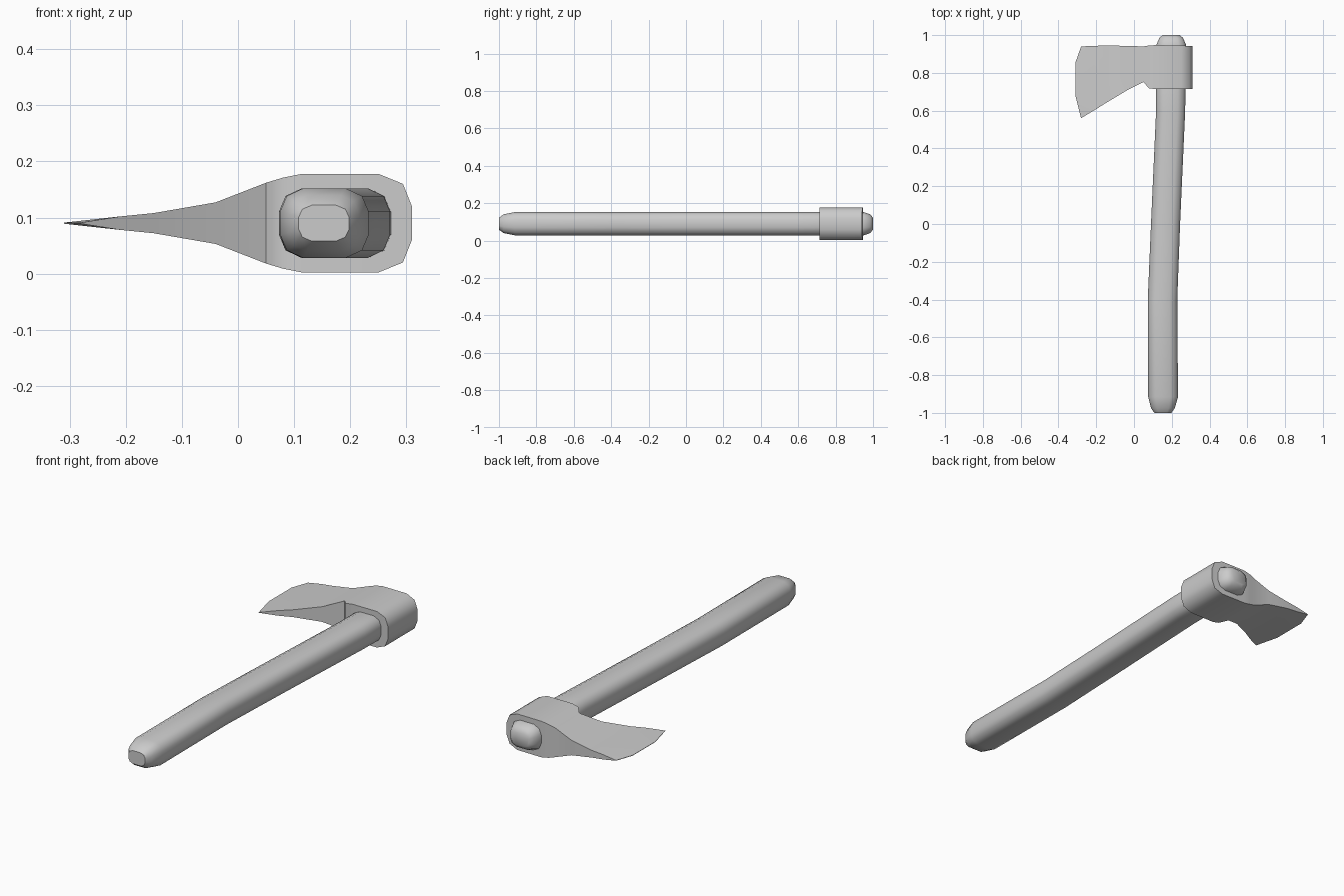
import bpy, bmesh, math

if "Cube" in bpy.data.objects:
    bpy.data.objects.remove(bpy.data.objects["Cube"])

ZC = 0.09  # mid-height of the whole axe


def loft(name, rings, angle):
    """Skin a list of equal-length closed rings and cap both ends."""
    bm = bmesh.new()
    loops = [[bm.verts.new(p) for p in ring] for ring in rings]
    n = len(loops[0])
    for a, b in zip(loops, loops[1:]):
        for i in range(n):
            j = (i + 1) % n
            bm.faces.new((a[i], a[j], b[j], b[i]))
    bm.faces.new(loops[0])
    bm.faces.new(loops[-1])
    bmesh.ops.remove_doubles(bm, verts=bm.verts, dist=0.0005)
    bmesh.ops.recalc_face_normals(bm, faces=bm.faces)
    mesh = bpy.data.meshes.new(name)
    bm.to_mesh(mesh)
    bm.free()
    obj = bpy.data.objects.new(name, mesh)
    bpy.context.collection.objects.link(obj)
    bpy.ops.object.select_all(action='DESELECT')
    obj.select_set(True)
    bpy.context.view_layer.objects.active = obj
    bpy.ops.object.shade_smooth_by_angle(angle=math.radians(angle))
    return obj


# Handle: gently bent bar with a rounded-rectangle section and domed ends
quarter = [(1, 0.33), (0.85, 0.78), (0.48, 1)]
section = (quarter + [(-u, v) for u, v in reversed(quarter)]
           + [(-u, -v) for u, v in quarter]
           + [(u, -v) for u, v in reversed(quarter)])
# y, centre x, half width, half height
handle_path = [(-1.0, 0.153, 0.045, 0.032), (-0.975, 0.153, 0.063, 0.05),
               (-0.915, 0.154, 0.079, 0.062), (-0.4, 0.151, 0.078, 0.062),
               (0.0, 0.167, 0.077, 0.062), (0.6, 0.194, 0.077, 0.062),
               (0.95, 0.197, 0.078, 0.062), (0.985, 0.197, 0.063, 0.05),
               (1.0, 0.197, 0.045, 0.032)]
loft("handle", [[(cx + w * u, y, ZC + h * v) for u, v in section]
                for y, cx, w, h in handle_path], 50)

# Axe head: sections from the poll to the blade, ending in a curved edge
# x, lower y, upper y, half thickness
head_path = [(0.31, 0.715, 0.942, 0.03), (0.294, 0.715, 0.942, 0.07),
             (0.25, 0.715, 0.945, 0.088), (0.115, 0.715, 0.947, 0.088),
             (0.08, 0.717, 0.945, 0.081), (0.05, 0.752, 0.94, 0.072),
             (-0.04, 0.706, 0.943, 0.037), (-0.15, 0.64, 0.945, 0.018),
             (-0.21, 0.602, 0.943, 0.012)]
spread = (0, 0.316, 0.763, 1)
rings = []
for x, lo, hi, t in head_path:
    ys = [lo + (hi - lo) * s for s in spread]
    rings.append([(x, y, ZC + t) for y in ys]
                 + [(x, y, ZC - t) for y in reversed(ys)])

bm_edge = [(-0.28, 0.56), (-0.31, 0.68), (-0.31, 0.855), (-0.28, 0.94)]
rings.append([(x, y, ZC + 0.001) for x, y in bm_edge]
             + [(x, y, ZC - 0.001) for x, y in reversed(bm_edge)])
loft("axe_head", rings, 50)
